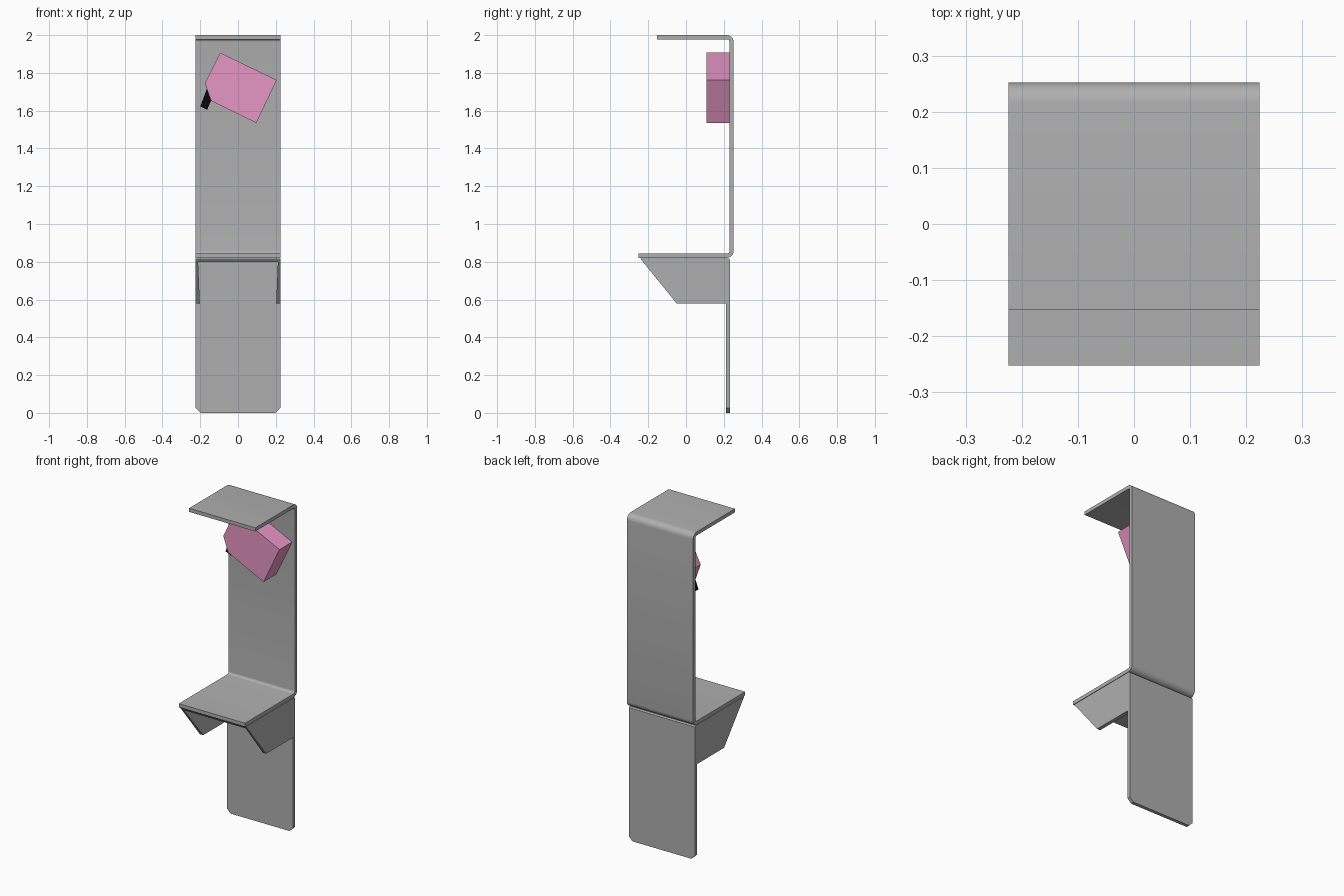
import bpy, bmesh
from math import sin, cos, radians

if "Cube" in bpy.data.objects:
    bpy.data.objects.remove(bpy.data.objects["Cube"])

GREY, PINK, BLACK = (0.43, 0.43, 0.43), (0.79, 0.305, 0.56), (0.002, 0.002, 0.002)
materials = {}


def paint(me, label, color):
    if label not in materials:
        materials[label] = bpy.data.materials.new(label)
        materials[label].diffuse_color = (*color, 1)
    me.materials.append(materials[label])


def prism(name, pts, plane, a, b, label="grey_metal", color=GREY, smooth=False):
    """Extrude a 2D outline: plane 'yz' runs along x, plane 'xz' runs along y."""
    put = (lambda p, d: (d, p[0], p[1])) if plane == 'yz' else (lambda p, d: (p[0], d, p[1]))
    bm = bmesh.new()
    lo = [bm.verts.new(put(p, a)) for p in pts]
    hi = [bm.verts.new(put(p, b)) for p in pts]
    n = len(pts)
    bm.faces.new(lo)
    bm.faces.new(hi[::-1])
    for i in range(n):
        j = (i + 1) % n
        bm.faces.new((lo[j], lo[i], hi[i], hi[j]))
    bmesh.ops.recalc_face_normals(bm, faces=bm.faces)
    me = bpy.data.meshes.new(name)
    bm.to_mesh(me)
    bm.free()
    paint(me, label, color)
    ob = bpy.data.objects.new(name, me)
    bpy.context.collection.objects.link(ob)
    if smooth:
        bpy.ops.object.select_all(action='DESELECT')
        ob.select_set(True)
        bpy.context.view_layer.objects.active = ob
        bpy.ops.object.shade_smooth_by_angle(angle=radians(35))
    return ob


def arc(cy, cz, r, a0, a1, n=6):
    return [(cy + r * cos(radians(a0 + (a1 - a0) * i / n)),
             cz + r * sin(radians(a0 + (a1 - a0) * i / n))) for i in range(n + 1)]


W = 0.224             # half width
T = 0.022             # sheet thickness
R = 0.036             # outer bend radius
BACK, TOP, SHELF = 0.252, 2.0, 0.821

# Bent sheet: canopy, back panel and shelf in one profile
cy, ct, cb = BACK - R, TOP - R, SHELF + R
profile = ([(-0.252, SHELF)] + arc(cy, cb, R, -90, 0) + arc(cy, ct, R, 0, 90)
           + [(-0.153, TOP), (-0.153, TOP - T)] + arc(cy, ct, R - T, 90, 0)
           + arc(cy, cb, R - T, 0, -90) + [(-0.252, SHELF + T)])
prism("bent_back_panel", profile, 'yz', -W, W, smooth=True)

# Lower back plate with clipped bottom corners
c = 0.025
prism("lower_plate", [(-W + c, 0), (W - c, 0), (W, c), (W, 0.812), (-W, 0.812), (-W, c)],
      'xz', 0.212, 0.233)

# Sheet under the shelf, its front edge following the gusset slope
prism("shelf_support", [(-0.227, 0.798), (0.233, 0.798), (0.233, 0.812),
                        (0.225, 0.818), (-0.243, 0.818)], 'yz', -W, W)

# Side gussets, slightly thicker towards the bottom
outline = [(-0.243, 0.818), (-0.048, 0.578), (0.233, 0.578), (0.233, 0.812), (0.225, 0.818)]
for side, label in ((-1, "left"), (1, "right")):
    ob = prism(label + "_gusset", outline, 'yz', side * W, side * (W - 0.022))
    for v in ob.data.vertices:
        if abs(v.co.x) < W - 0.01 and v.co.z > 0.7:
            v.co.x = side * (W - 0.012)

# Tilted scanner box on the back panel and its dark tab
prism("scanner_box", [(-0.095, 1.907), (0.205, 1.762), (0.097, 1.535),
                      (-0.143, 1.652), (-0.175, 1.745)],
      'xz', 0.108, 0.231, "pink_plastic", PINK)
prism("scanner_tab", [(-0.165, 1.715), (-0.2, 1.622), (-0.163, 1.605), (-0.14, 1.66)],
      'xz', 0.165, 0.195, "black_plastic", BLACK)

for m in bpy.data.materials:
    if m.users and not m.is_grease_pencil:
        m.use_nodes = True
        m.node_tree.nodes["Principled BSDF"].inputs["Base Color"].default_value = m.diffuse_color
